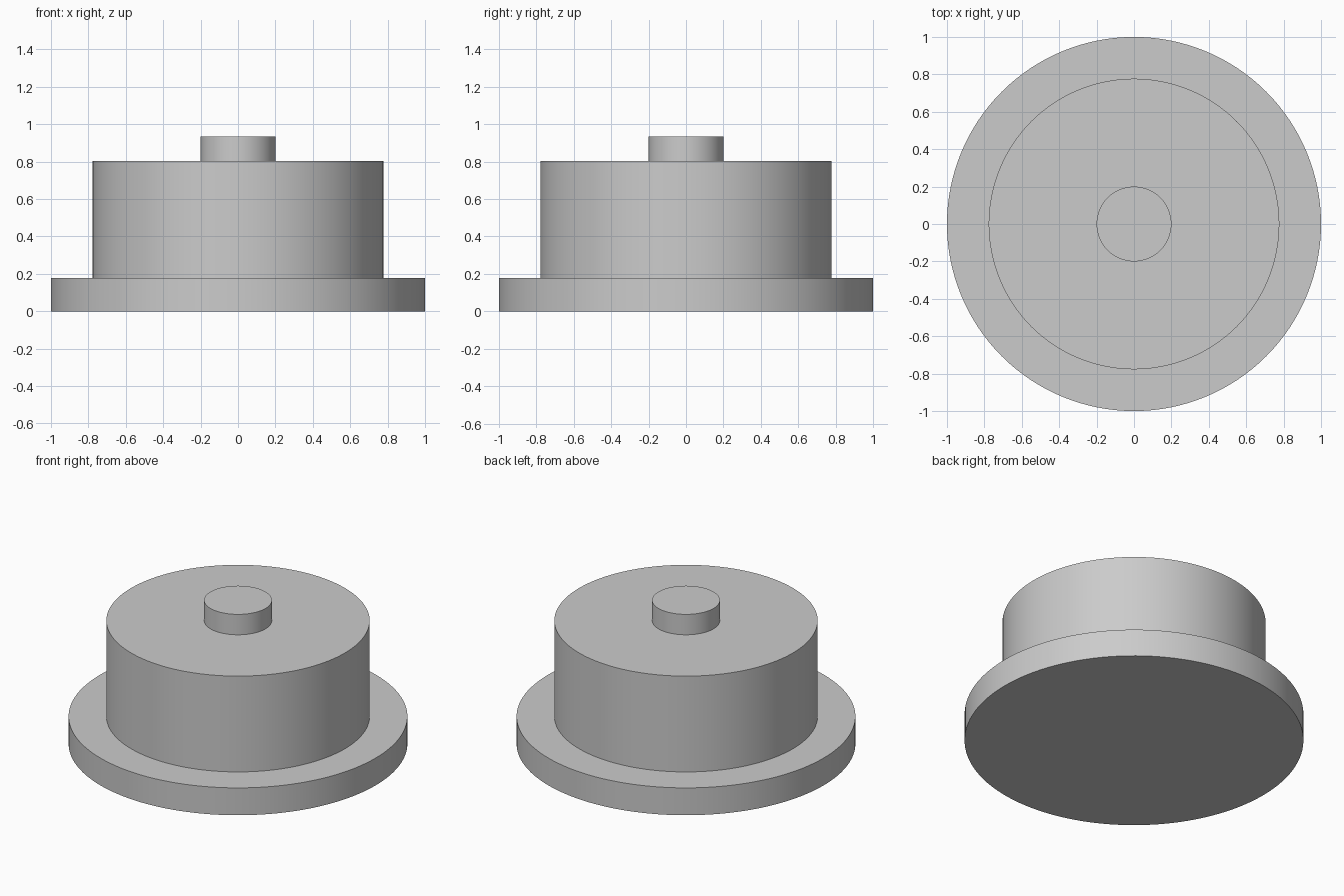
import bpy, bmesh, math
from mathutils import Matrix

if "Cube" in bpy.data.objects:
    bpy.data.objects.remove(bpy.data.objects["Cube"])

SEGMENTS = 128

grey = bpy.data.materials.new("light_grey")
grey.diffuse_color = (0.6, 0.6, 0.6, 1.0)
grey.use_nodes = True
grey.node_tree.nodes["Principled BSDF"].inputs["Base Color"].default_value = grey.diffuse_color


def turned_part(name, profile):
    """Revolve an (r, z) profile around the z axis."""
    bm = bmesh.new()
    verts = [bm.verts.new((r, 0, z)) for r, z in profile]
    edges = [bm.edges.new(pair) for pair in zip(verts, verts[1:])]
    bmesh.ops.spin(bm, geom=verts + edges, cent=(0, 0, 0), axis=(0, 0, 1),
                   angle=2 * math.pi, steps=SEGMENTS)
    bmesh.ops.remove_doubles(bm, verts=bm.verts, dist=1e-4)
    bmesh.ops.recalc_face_normals(bm, faces=bm.faces)
    # open shells: make sure the wall faces outwards
    wall = max(bm.faces, key=lambda f: f.calc_center_median().xy.length)
    if wall.normal.dot(wall.calc_center_median()) < 0:
        bmesh.ops.reverse_faces(bm, faces=bm.faces)
    mesh = bpy.data.meshes.new(name)
    bm.to_mesh(mesh)
    bm.free()
    mesh.materials.append(grey)
    obj = bpy.data.objects.new(name, mesh)
    bpy.context.collection.objects.link(obj)
    bpy.ops.object.select_all(action='DESELECT')
    obj.select_set(True)
    bpy.context.view_layer.objects.active = obj
    bpy.ops.object.shade_smooth_by_angle(angle=math.radians(30))
    return obj


BASE_TOP, BODY_TOP, KNOB_TOP = 0.178, 0.802, 0.935
BASE_R, BODY_R, KNOB_R = 1.0, 0.777, 0.2

# wide disc at the bottom, open only where the body joins
turned_part("base_flange", [(0, 0), (BASE_R, 0), (BASE_R, BASE_TOP), (BODY_R, BASE_TOP)])
# main drum
turned_part("body_drum", [(BODY_R, BASE_TOP), (BODY_R, BODY_TOP), (KNOB_R, BODY_TOP)])
# small boss on top
turned_part("top_boss", [(KNOB_R, BODY_TOP), (KNOB_R, KNOB_TOP), (0, KNOB_TOP)])
